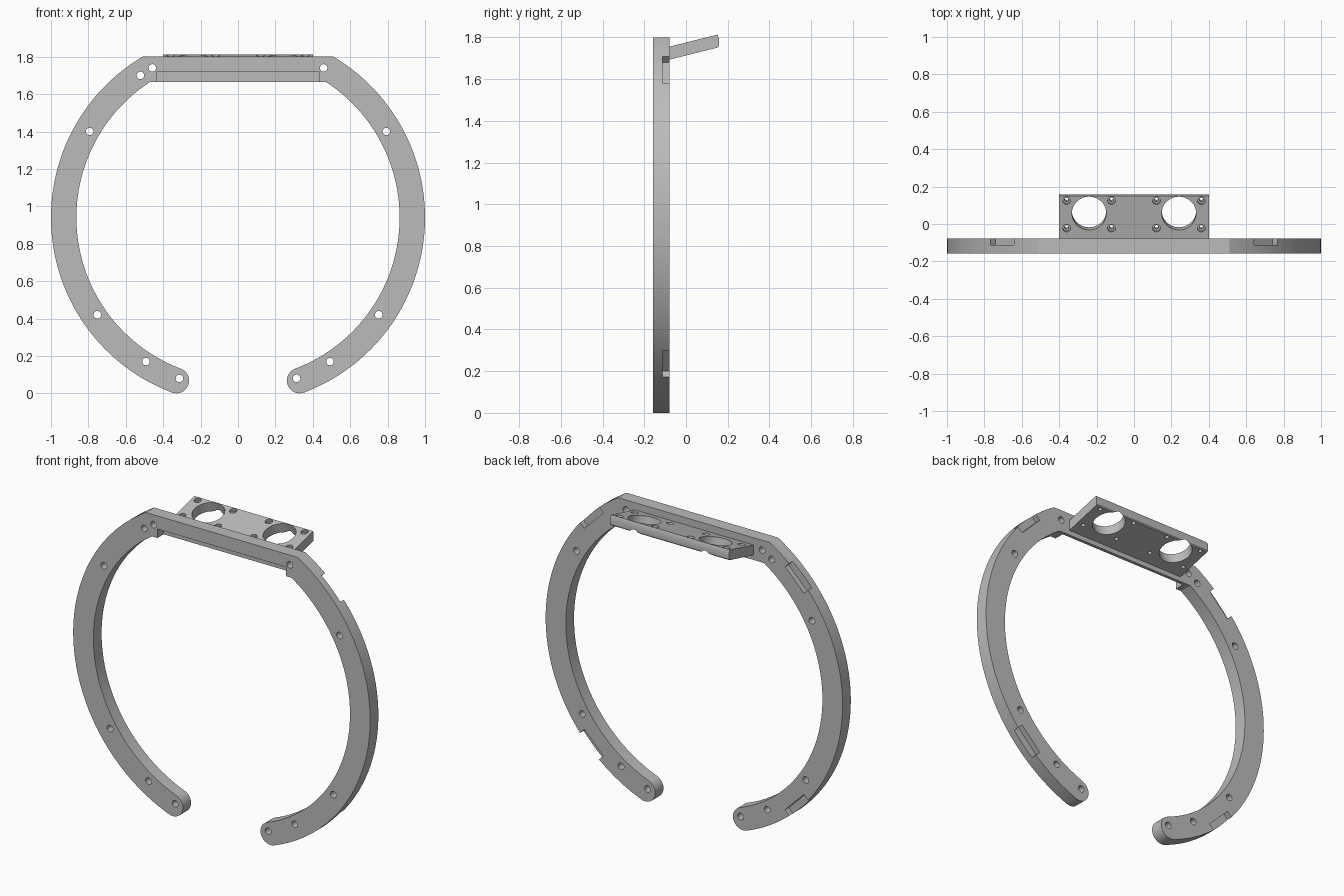
import bpy, bmesh, math
from mathutils import Matrix, Vector

if "Cube" in bpy.data.objects:
    bpy.data.objects.remove(bpy.data.objects["Cube"], do_unlink=True)

CZ, R_OUT, R_IN = 0.94, 1.0, 0.864       # ring centre height and radii
Y0, Y1 = -0.157, -0.078                  # front and back of the ring
TOP, INNER_TOP = 1.80, 1.665             # flat crossbar heights

grey = bpy.data.materials.new("mid grey")
grey.use_nodes = True
grey.diffuse_color = (0.5, 0.5, 0.5, 1)
grey.node_tree.nodes["Principled BSDF"].inputs["Base Color"].default_value = (0.5, 0.5, 0.5, 1)


def make(name, bm):
    bmesh.ops.recalc_face_normals(bm, faces=bm.faces)
    mesh = bpy.data.meshes.new(name)
    bm.to_mesh(mesh)
    bm.free()
    mesh.materials.append(grey)
    obj = bpy.data.objects.new(name, mesh)
    bpy.context.collection.objects.link(obj)
    return obj


def prism(name, points, offset):
    bm = bmesh.new()
    face = bm.faces.new([bm.verts.new(p) for p in points])
    ext = bmesh.ops.extrude_face_region(bm, geom=[face])
    verts = [v for v in ext["geom"] if isinstance(v, bmesh.types.BMVert)]
    bmesh.ops.translate(bm, verts=verts, vec=offset)
    return make(name, bm)


def add_cylinder(bm, centre, radius, depth, tilt):
    bmesh.ops.create_cone(bm, cap_ends=True, segments=40, radius1=radius, radius2=radius, depth=depth,
                          matrix=Matrix.Translation(centre) @ Matrix.Rotation(tilt, 4, "X"))


def add_box(bm, centre, size, turn=0):
    bmesh.ops.create_cube(bm, size=1, matrix=Matrix.Translation(centre)
                          @ Matrix.Rotation(turn, 4, "Y") @ Matrix.Diagonal((*size, 1)))


def cut(obj, bm):
    cutter = make("cutter", bm)
    cutter.hide_render = True
    mod = obj.modifiers.new("cut", "BOOLEAN")
    mod.operation, mod.solver, mod.object = "DIFFERENCE", "EXACT", cutter
    bpy.context.view_layer.objects.active = obj
    bpy.ops.object.modifier_apply(modifier=mod.name)
    bpy.data.objects.remove(cutter, do_unlink=True)


def smooth(obj):
    bpy.ops.object.select_all(action="DESELECT")
    obj.select_set(True)
    bpy.context.view_layer.objects.active = obj
    bpy.ops.object.shade_smooth_by_angle(angle=math.radians(30))


def arc(cx, cz, r, a0, a1, n):
    steps = [a0 + (a1 - a0) * i / n for i in range(n + 1)]
    return [(cx + r * math.cos(a), cz + r * math.sin(a)) for a in steps]


# Open ring: outer arc, rounded tip, inner arc, mirrored to the other side
end = math.radians(-69.3)
r_mid, r_tip = (R_OUT + R_IN) / 2, (R_OUT - R_IN) / 2
tip = (r_mid * math.cos(end), CZ + r_mid * math.sin(end))
half = arc(0, CZ, R_OUT, math.asin((TOP - CZ) / R_OUT), end, 56)
half += arc(*tip, r_tip, end, end - math.pi, 16)[1:-1]
half += arc(0, CZ, R_IN, end, math.asin((INNER_TOP - CZ) / R_IN), 56)
outline = half + [(-x, z) for x, z in reversed(half)]
ring = prism("ring_frame", [(x, Y0, z) for x, z in outline], (0, Y1 - Y0, 0))

# Mounting holes, edge pockets and the crossbar rebate
bm = bmesh.new()
holes = [(0.458, 1.74), (0.793, 1.40), (0.752, 0.42), (0.492, 0.17), (0.313, 0.08)]
for x, z in holes + [(-x, z) for x, z in holes] + [(-0.522, 1.70)]:
    add_cylinder(bm, (x, -0.12, z), 0.02, 0.3, math.pi / 2)
for k in range(4):
    a = math.pi / 4 + k * math.pi / 2
    add_box(bm, (1.006 * math.cos(a), -0.062, CZ + 1.006 * math.sin(a)), (0.1, 0.1, 0.18), -a)
add_box(bm, (0, -0.197, 1.62), (0.866, 0.2, 0.2))
cut(ring, bm)
smooth(ring)

# Tilted sensor plate behind the crossbar
profile = [(-0.09, 1.691), (0.152, 1.751), (0.157, 1.757), (0.157, 1.797), (0.150, 1.813), (-0.09, 1.753)]
plate = prism("tilted_plate", [(-0.4, y, z) for y, z in profile], (0.8, 0, 0))
tilt = math.atan(0.25)
axis = Vector((0, -math.sin(tilt), math.cos(tilt)))


def surface(x, y):
    return Vector((x, y, 1.753 + 0.25 * (y + 0.09)))


# Large openings with four counterbored screw holes around each
through, bores = bmesh.new(), bmesh.new()
for cx in (-0.24, 0.24):
    add_cylinder(through, surface(cx, 0.057) - axis * 0.03, 0.092, 0.2, tilt)
    for dx in (-0.12, 0.12):
        for y in (-0.022, 0.125):
            top = surface(cx + dx, y)
            add_cylinder(through, top - axis * 0.03, 0.011, 0.2, tilt)
            add_cylinder(bores, top, 0.021, 0.04, tilt)
cut(plate, through)
cut(plate, bores)
smooth(plate)
